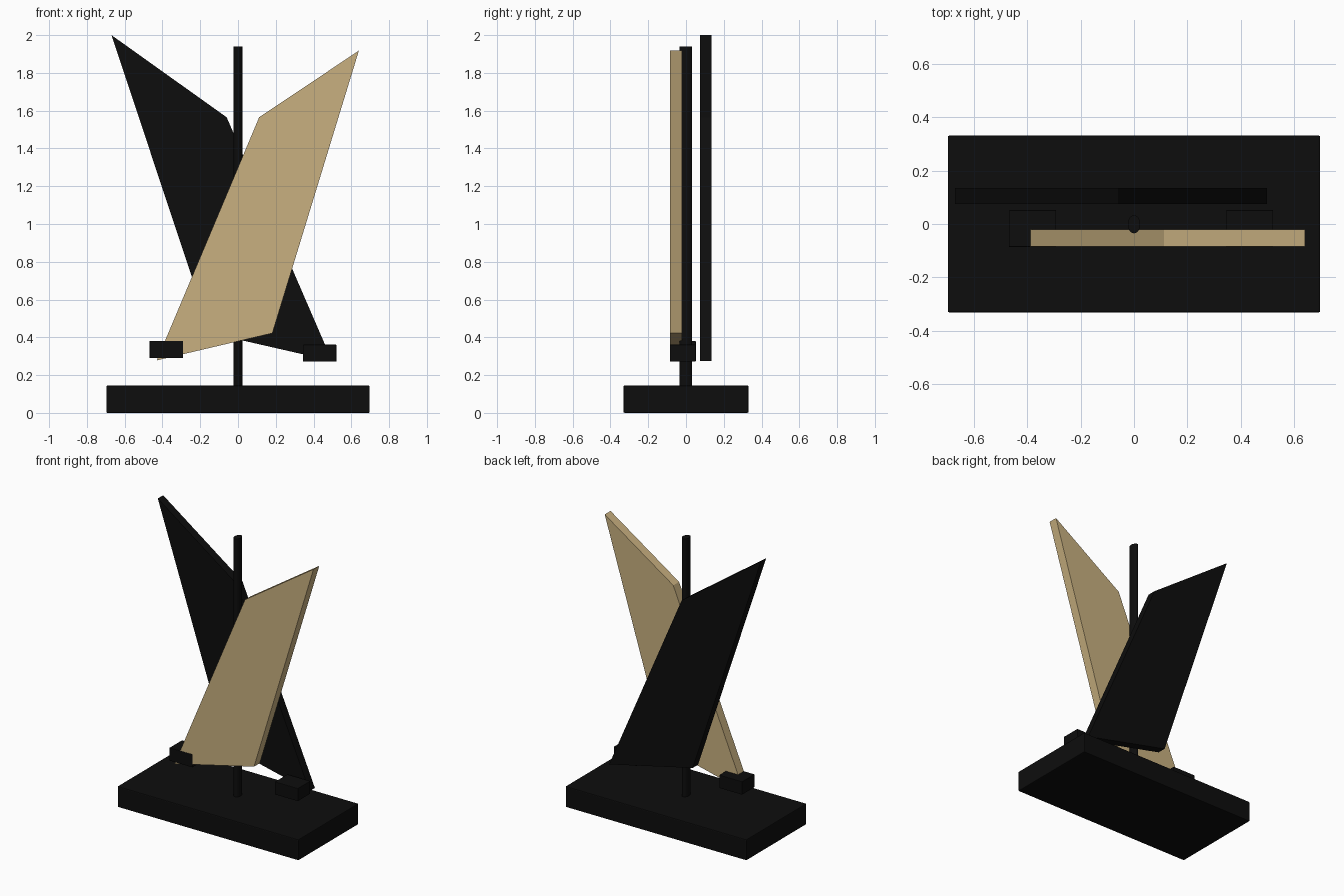
import bpy, bmesh
from mathutils import Matrix

cube = bpy.data.objects.get("Cube")
if cube:
    bpy.data.objects.remove(cube, do_unlink=True)


def make_material(name, rgb):
    mat = bpy.data.materials.new(name)
    mat.use_nodes = True
    color = (*rgb, 1.0)
    mat.diffuse_color = color
    bsdf = mat.node_tree.nodes["Principled BSDF"]
    bsdf.inputs["Base Color"].default_value = color
    bsdf.inputs["Roughness"].default_value = 0.7
    return mat


black = make_material("matte black", (0.004, 0.004, 0.004))
tan = make_material("warm tan", (0.578, 0.434, 0.216))


def finish(name, bm, mat):
    bmesh.ops.recalc_face_normals(bm, faces=bm.faces[:])
    mesh = bpy.data.meshes.new(name)
    bm.to_mesh(mesh)
    bm.free()
    mesh.materials.append(mat)
    obj = bpy.data.objects.new(name, mesh)
    bpy.context.collection.objects.link(obj)
    return obj


def box(name, xs, ys, zs, mat, bevel):
    bm = bmesh.new()
    center = [(a + b) / 2 for a, b in (xs, ys, zs)]
    size = [b - a for a, b in (xs, ys, zs)]
    bmesh.ops.create_cube(bm, size=1, matrix=Matrix.LocRotScale(center, None, size))
    obj = finish(name, bm, mat)
    mod = obj.modifiers.new("soft edges", "BEVEL")
    mod.width = bevel
    mod.segments = 2
    return obj


def panel(name, outline, ys, mat):
    """Extrude an outline in the x-z plane through the depth ys."""
    bm = bmesh.new()
    face = bm.faces.new([bm.verts.new((x, ys[0], z)) for x, z in outline])
    ext = bmesh.ops.extrude_face_region(bm, geom=[face])
    moved = [v for v in ext["geom"] if isinstance(v, bmesh.types.BMVert)]
    bmesh.ops.translate(bm, verts=moved, vec=(0, ys[1] - ys[0], 0))
    return finish(name, bm, mat)


# Base slab
box("base", (-0.697, 0.697), (-0.331, 0.331), (0, 0.145), black, 0.006)

# Slightly oval upright pole
bm = bmesh.new()
bmesh.ops.create_cone(bm, cap_ends=True, segments=32, radius1=1, radius2=1, depth=1,
                      matrix=Matrix.LocRotScale((0, -0.001, 1.04), None, (0.023, 0.034, 1.80)))
pole = finish("pole", bm, black)
bpy.context.view_layer.objects.active = pole
pole.select_set(True)
bpy.ops.object.shade_smooth_by_angle()

# Two crossing slanted panels
panel("front_panel", [(-0.43, 0.278), (0.182, 0.422), (0.64, 1.918), (0.112, 1.565)],
      (-0.084, -0.02), tan)
panel("back_panel", [(0.498, 0.275), (-0.145, 0.422), (-0.67, 2.0), (-0.06, 1.565)],
      (0.075, 0.134), black)

# Small foot blocks holding the panel corners
box("right_foot_block", (-0.468, -0.291), (-0.086, 0.052), (0.29, 0.381), black, 0.003)
box("left_foot_block", (0.344, 0.521), (-0.086, 0.052), (0.272, 0.361), black, 0.003)
